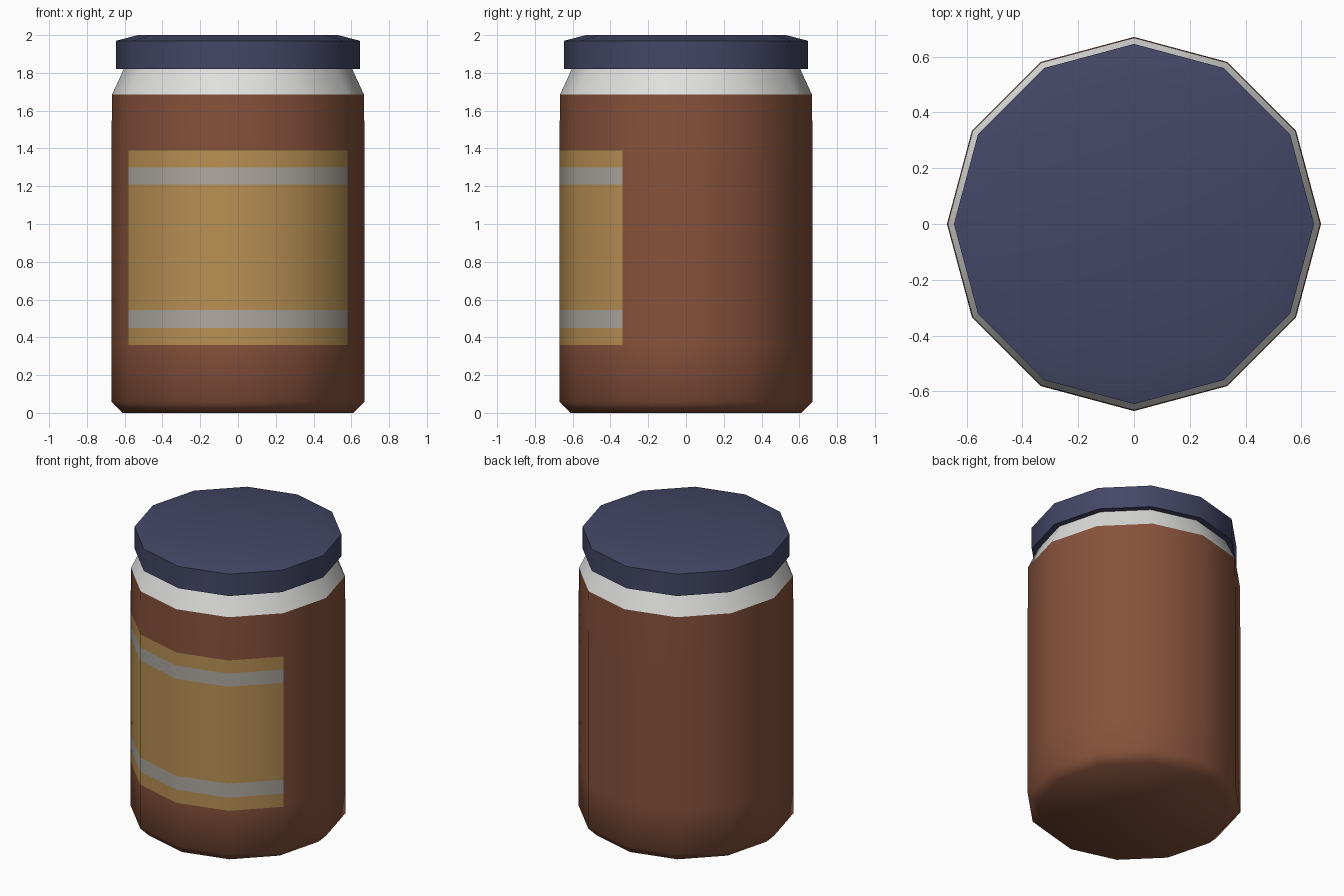
import bpy, bmesh, math

if "Cube" in bpy.data.objects:
    bpy.data.objects.remove(bpy.data.objects["Cube"])

SIDES = 12


def material(name, rgb):
    m = bpy.data.materials.new(name)
    m.diffuse_color = (*rgb, 1)
    m.use_nodes = True
    m.node_tree.nodes["Principled BSDF"].inputs["Base Color"].default_value = m.diffuse_color
    return m


brown = material("brown", (0.24, 0.084, 0.044))
tan = material("tan", (0.48, 0.28, 0.088))
grey = material("stripe grey", (0.42, 0.39, 0.35))
white = material("white", (0.74, 0.74, 0.73))
navy = material("navy", (0.058, 0.062, 0.135))


def lathe(name, profile, mats, smooth, rule=None, cap_bottom=True, cap_top=True):
    """Revolve (radius, z) points into a twelve-sided part."""
    bm = bmesh.new()
    rings = []
    for r, z in profile:
        rings.append([bm.verts.new((r * math.cos(2 * math.pi * i / SIDES),
                                    r * math.sin(2 * math.pi * i / SIDES), z))
                      for i in range(SIDES)])
    for a, b in zip(rings, rings[1:]):
        for i in range(SIDES):
            j = (i + 1) % SIDES
            bm.faces.new((a[i], a[j], b[j], b[i]))
    if cap_bottom:
        bm.faces.new(rings[0][::-1])
    if cap_top:
        bm.faces.new(rings[-1])
    if rule:
        for f in bm.faces:
            f.material_index = rule(f.calc_center_median())
    mesh = bpy.data.meshes.new(name)
    bm.to_mesh(mesh)
    bm.free()
    for m in mats:
        mesh.materials.append(m)
    ob = bpy.data.objects.new(name, mesh)
    bpy.context.collection.objects.link(ob)
    bpy.ops.object.select_all(action='DESELECT')
    bpy.context.view_layer.objects.active = ob
    ob.select_set(True)
    bpy.ops.object.shade_smooth_by_angle(angle=math.radians(smooth))
    return ob


# Label covers the four front faces, with two stripes
def label_rule(c):
    if c.y > -0.4 or not 0.36 < c.z < 1.39:
        return 0
    return 2 if 0.45 < c.z < 0.545 or 1.21 < c.z < 1.30 else 1


# Jar body with chamfered foot
lathe("jar_body", [(0.61, 0), (0.67, 0.06), (0.67, 0.36), (0.67, 0.45),
                   (0.67, 0.545), (0.67, 1.21), (0.67, 1.30), (0.67, 1.39),
                   (0.667, 1.685)],
      [brown, tan, grey], 50, label_rule, cap_top=False)

# Sloped shoulder between the body and the lid
lathe("jar_shoulder", [(0.667, 1.685), (0.605, 1.82)], [white], 40,
      cap_bottom=False, cap_top=False)

# Lid with a slight bevel on top
lathe("lid", [(0.645, 1.82), (0.645, 1.97), (0.53, 2.0)], [navy], 40)
